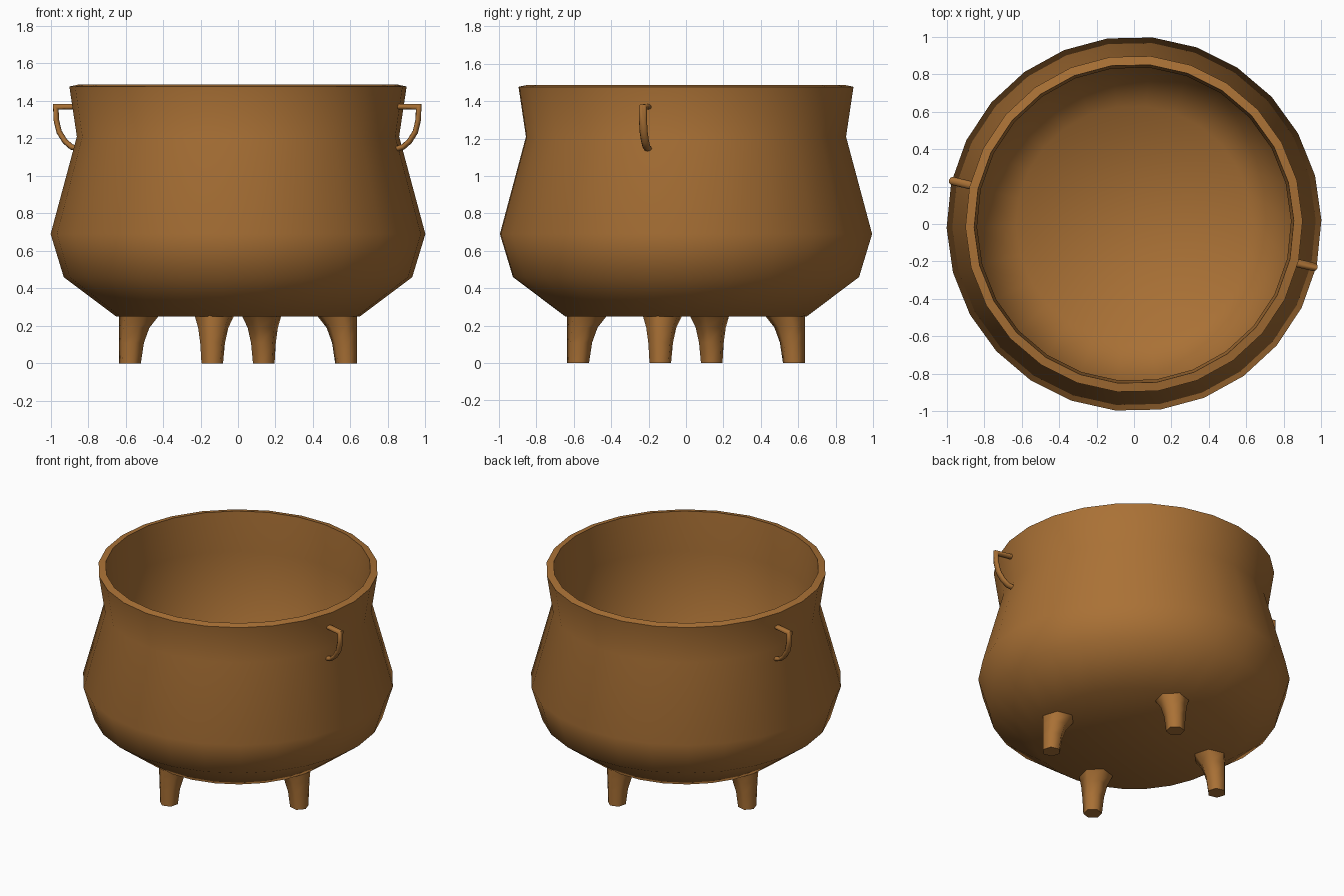
import bpy, bmesh, math
from mathutils import Vector, Matrix

if "Cube" in bpy.data.objects:
    bpy.data.objects.remove(bpy.data.objects["Cube"])

TURN = math.radians(-13.4)    # legs and handles sit one facet clockwise

clay = bpy.data.materials.new("clay")
clay.diffuse_color = (0.40, 0.165, 0.036, 1)
clay.use_nodes = True
clay.node_tree.nodes["Principled BSDF"].inputs["Base Color"].default_value = clay.diffuse_color


def loft(name, rings, matrix=None, angle=60):
    """Skin a list of equal-length vertex rings and cap both ends."""
    bm = bmesh.new()
    rows = [[bm.verts.new(p) for p in ring] for ring in rings]
    n = len(rows[0])
    for a, b in zip(rows, rows[1:]):
        for i in range(n):
            j = (i + 1) % n
            bm.faces.new((a[i], a[j], b[j], b[i]))
    bm.faces.new(rows[0][::-1])
    bm.faces.new(rows[-1])
    bmesh.ops.recalc_face_normals(bm, faces=bm.faces)
    mesh = bpy.data.meshes.new(name)
    bm.to_mesh(mesh)
    bm.free()
    mesh.materials.append(clay)
    obj = bpy.data.objects.new(name, mesh)
    bpy.context.collection.objects.link(obj)
    if matrix:
        obj.matrix_world = matrix
    bpy.ops.object.select_all(action='DESELECT')
    obj.select_set(True)
    bpy.context.view_layer.objects.active = obj
    bpy.ops.object.shade_smooth_by_angle(angle=math.radians(angle))
    return obj


def circle(r, z, n, x=0.0, start=0.0):
    return [(x + r * math.cos(start + math.tau * i / n),
             r * math.sin(start + math.tau * i / n), z) for i in range(n)]


# Pot: outer wall from the base up, over the rim, then a straight inside and bowl
profile = [(0.65, 0.25), (0.93, 0.46), (1.0, 0.69), (0.86, 1.21), (0.90, 1.477),
           (0.853, 1.487), (0.838, 1.21), (0.84, 0.52), (0.63, 0.30)]
loft("pot", [circle(r, z, 26, start=math.radians(1.2)) for r, z in profile])

# Legs: six-sided, straight outer side, flaring inwards where they meet the base
leg = [(0.060, 0.0, 0.593), (0.069, 0.11, 0.585), (0.084, 0.19, 0.570),
       (0.110, 0.255, 0.543)]
for k in range(4):
    loft(f"leg_{k + 1}", [circle(r, z, 6, x) for r, z, x in leg],
         Matrix.Rotation(TURN + k * math.pi / 2, 4, 'Z'), 65)

# Handles: D-shaped loops, flat bar on top and a curve back to the neck
path = [Vector(p) for p in [(0.86, 0, 1.37), (0.995, 0, 1.37), (0.993, 0, 1.30),
                            (0.977, 0, 1.235), (0.945, 0, 1.185),
                            (0.91, 0, 1.155), (0.85, 0, 1.138)]]
rings = []
for i, p in enumerate(path):
    d_in = (p - path[max(i - 1, 0)]).normalized()
    d_out = (path[min(i + 1, len(path) - 1)] - p).normalized()
    t = (d_in + d_out).normalized()
    side = Vector((0, 1, 0))
    up = side.cross(t)
    miter = 1 / max(t.dot(d_out if d_out.length else d_in), 0.6)
    rings.append([p + side * 0.022 * math.cos(a) + up * 0.015 * miter * math.sin(a)
                  for a in (math.tau * s / 8 for s in range(8))])
for k, name in enumerate(("handle_right", "handle_left")):
    loft(name, rings, Matrix.Translation((-0.004, 0, 0))
         @ Matrix.Rotation(TURN + k * math.pi, 4, 'Z'), 65)
